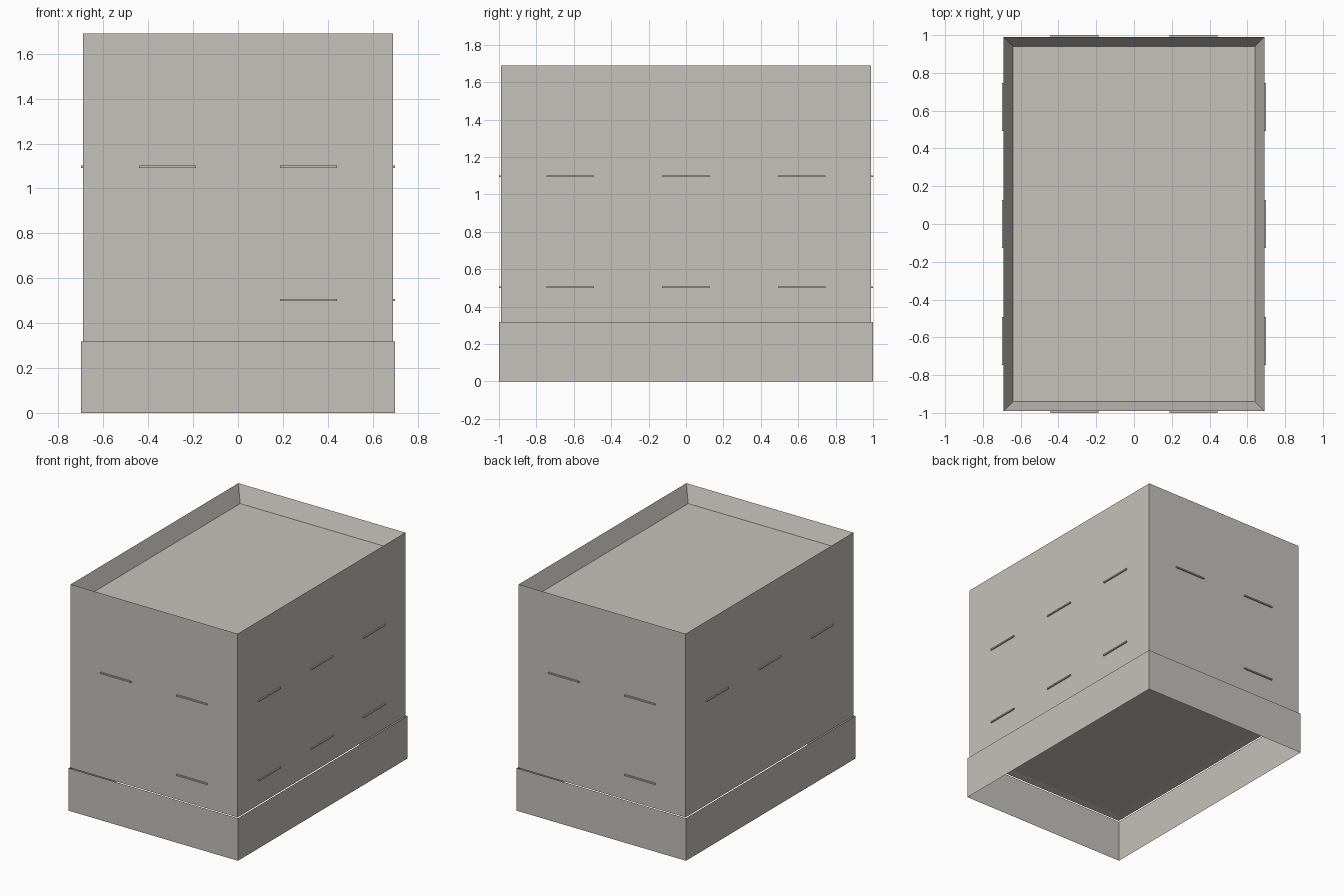
import bpy, bmesh

if "Cube" in bpy.data.objects:
    bpy.data.objects.remove(bpy.data.objects["Cube"])

# Single flat colour for the whole model
grey = bpy.data.materials.new("warm_grey")
grey.diffuse_color = (0.56, 0.54, 0.50, 1.0)
grey.use_nodes = True
grey.node_tree.nodes["Principled BSDF"].inputs["Base Color"].default_value = grey.diffuse_color

BX, BY = 0.69, 0.99      # crate half sizes
SX, SY = 0.70, 1.00      # skirt half sizes
Z_SKIRT, Z_TOP = 0.318, 1.69
WALL, RECESS = 0.05, 0.12


def finish(name, bm):
    mesh = bpy.data.meshes.new(name)
    bm.to_mesh(mesh)
    bm.free()
    mesh.materials.append(grey)
    obj = bpy.data.objects.new(name, mesh)
    bpy.context.collection.objects.link(obj)
    return obj


def box(name, x, y, z):
    """Box from (low, high) ranges on each axis."""
    bm = bmesh.new()
    bmesh.ops.create_cube(bm, size=1)
    for v in bm.verts:
        v.co = [r[0] if c < 0 else r[1] for c, r in zip(v.co, (x, y, z))]
    return finish(name, bm)


def inset_face(bm, up, depth):
    """Inset the top or bottom face and push it into the body."""
    face = max(bm.faces, key=lambda f: f.calc_center_median().z * up)
    bmesh.ops.inset_region(bm, faces=[face], thickness=WALL, use_even_offset=True)
    for v in face.verts:
        v.co.z -= depth * up


# Crate body: closed box with a sunken tray on top and a shallow rim below
bm = bmesh.new()
bmesh.ops.create_cube(bm, size=1)
for v in bm.verts:
    v.co = (v.co.x * 2 * BX, v.co.y * 2 * BY, Z_TOP if v.co.z > 0 else Z_SKIRT)
bm.normal_update()
inset_face(bm, 1, RECESS)
inset_face(bm, -1, 0.01)
finish("crate_body", bm)

# Base skirt: four paper-thin walls standing just clear of the body
bm = bmesh.new()
corners = [(-SX, -SY), (SX, -SY), (SX, SY), (-SX, SY)]
low = [bm.verts.new((x, y, 0)) for x, y in corners]
high = [bm.verts.new((x, y, Z_SKIRT)) for x, y in corners]
for i in range(4):
    j = (i + 1) % 4
    bm.faces.new((low[i], low[j], high[j], high[i]))
finish("base_skirt", bm)

# Thin ledges on the walls: upper row all round, lower row on some walls
HALF_LEN, HALF_H = 0.127, 0.005


def end_ledge(name, side, x, z):
    ys = sorted((side * BY, side * SY))
    box(name, (x - HALF_LEN, x + HALF_LEN), ys, (z - HALF_H, z + HALF_H))


def side_ledge(name, side, y, z):
    xs = sorted((side * BX, side * SX))
    box(name, xs, (y - HALF_LEN, y + HALF_LEN), (z - HALF_H, z + HALF_H))


UPPER, LOWER = 1.097, 0.503
for side in (-1, 1):
    for x in (-0.315, 0.315):
        end_ledge("end_ledge_upper", side, x, UPPER)
    end_ledge("end_ledge_lower", side, -side * 0.315, LOWER)
    for y in (-0.62, 0, 0.62):
        side_ledge("side_ledge_upper", side, y, UPPER)
for y in (-0.62, 0, 0.62):
    side_ledge("side_ledge_lower", 1, y, LOWER)
